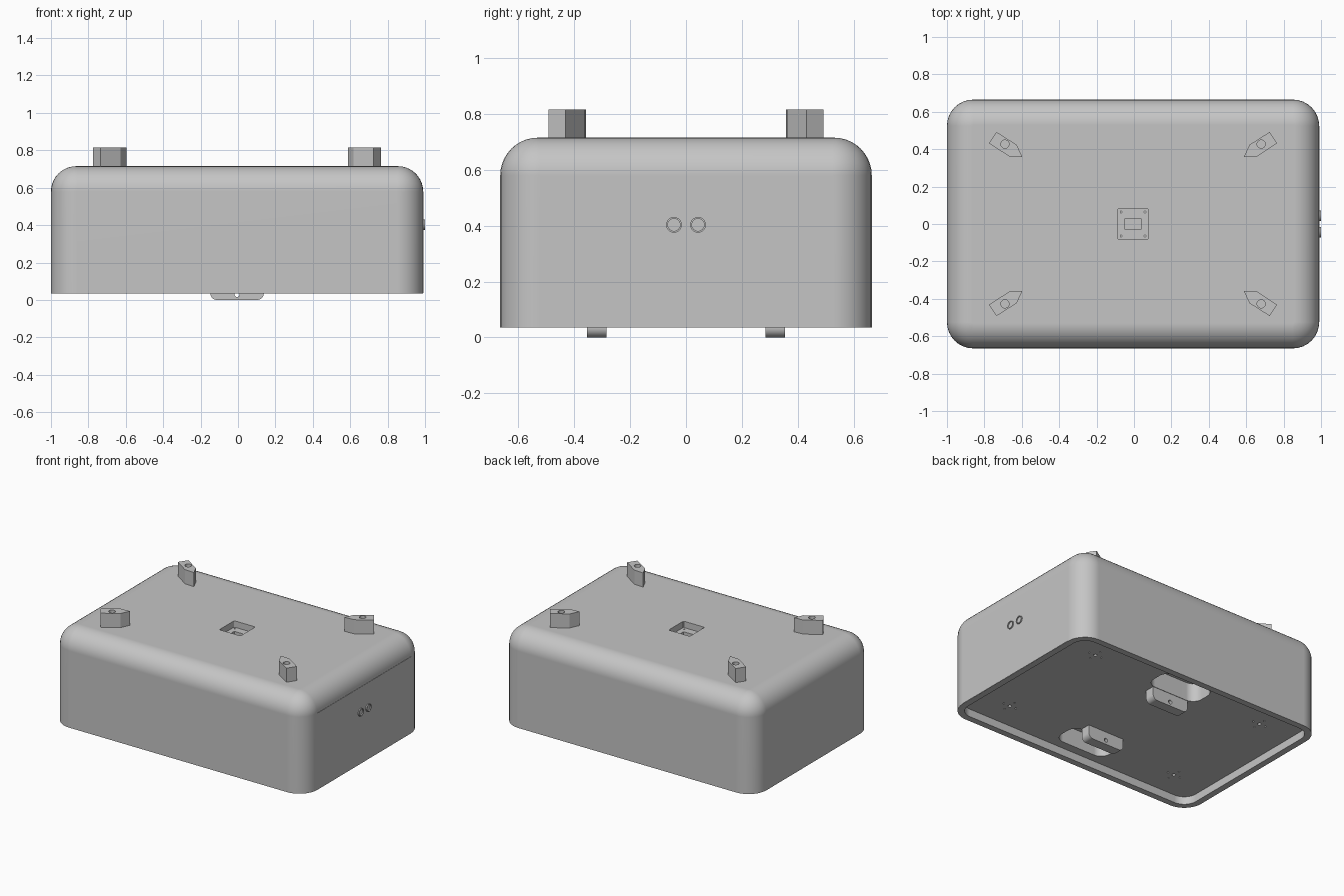
import bpy, bmesh, math
from mathutils import Vector

cube = bpy.data.objects.get("Cube")
if cube:
    bpy.data.objects.remove(cube, do_unlink=True)

GREY = (0.56, 0.56, 0.56, 1)
mat = bpy.data.materials.new("plain grey")
mat.use_nodes = True
mat.diffuse_color = GREY
bsdf = mat.node_tree.nodes["Principled BSDF"]
bsdf.inputs["Base Color"].default_value = GREY
bsdf.inputs["Roughness"].default_value = 0.6

CX = -0.005                      # body centre in x
HX, HY = 0.995, 0.665            # body half sizes
Z0, Z1, FLOOR = 0.035, 0.715, 0.09
CORNER, FILLET = 0.14, 0.135


def rounded_rect(hx, hy, r, n=8):
    pts = []
    for k, (sx, sy) in enumerate([(1, 1), (-1, 1), (-1, -1), (1, -1)]):
        for i in range(n + 1):
            a = math.pi / 2 * (k + i / n)
            pts.append((sx * (hx - r) + r * math.cos(a), sy * (hy - r) + r * math.sin(a)))
    return pts


def circle(r, n=24):
    return [(r * math.cos(2 * math.pi * i / n), r * math.sin(2 * math.pi * i / n)) for i in range(n)]


def loft(bm, rings):
    """Skin a stack of equal point rings and cap both ends."""
    loops = [[bm.verts.new(p) for p in ring] for ring in rings]
    for a, b in zip(loops, loops[1:]):
        for i in range(len(a)):
            j = (i + 1) % len(a)
            bm.faces.new((a[i], a[j], b[j], b[i]))
    bm.faces.new(loops[0][::-1])
    bm.faces.new(loops[-1])


def prism(bm, outline, lo, hi, axis="z", at=(0, 0, 0)):
    """Extrude an outline along an axis between two levels."""
    place = {"z": lambda u, v, w: (u, v, w),
             "y": lambda u, v, w: (u, w, v),
             "x": lambda u, v, w: (w, u, v)}[axis]
    loft(bm, [[Vector(place(u, v, w)) + Vector(at) for u, v in outline] for w in (lo, hi)])


def make(name, bm):
    bmesh.ops.recalc_face_normals(bm, faces=bm.faces)
    mesh = bpy.data.meshes.new(name)
    bm.to_mesh(mesh)
    bm.free()
    ob = bpy.data.objects.new(name, mesh)
    bpy.context.collection.objects.link(ob)
    mesh.materials.append(mat)
    return ob


def activate(ob):
    bpy.ops.object.select_all(action="DESELECT")
    ob.select_set(True)
    bpy.context.view_layer.objects.active = ob


def cut(ob, bm):
    cutter = make("cutter", bm)
    cutter.hide_render = True
    mod = ob.modifiers.new("cut", "BOOLEAN")
    mod.operation, mod.solver, mod.object = "DIFFERENCE", "EXACT", cutter
    activate(ob)
    bpy.ops.object.modifier_apply(modifier="cut")
    bpy.data.objects.remove(cutter, do_unlink=True)


def smooth(ob):
    activate(ob)
    bpy.ops.object.shade_smooth_by_angle(angle=math.radians(30))
    mod = ob.modifiers.new("normals", "WEIGHTED_NORMAL")
    mod.keep_sharp = True


# Housing: recessed floor, rim, straight wall, rounded shoulder
STEPS = 10
sections = [(0.045, FLOOR), (0.045, Z0), (0, Z0)]
for i in range(STEPS + 1):
    a = math.pi / 2 * i / STEPS
    sections.append((FILLET * (1 - math.cos(a)), Z1 - FILLET * (1 - math.sin(a))))
bm = bmesh.new()
loft(bm, [[(x + CX, y, z) for x, y in rounded_rect(HX - t, HY - t, CORNER - t)] for t, z in sections])
housing = make("housing", bm)

# Cuts: square socket on top, hand pockets and fixing holes underneath
bm = bmesh.new()
prism(bm, rounded_rect(0.083, 0.083, 0.01, 3), 0.67, 0.8, at=(CX, 0, 0))
for side in (-1, 1):
    prism(bm, rounded_rect(0.2, 0.1, 0.07), 0.06, 0.22, at=(CX, side * 0.458, 0))
for sx in (-1, 1):
    for sy in (-1, 1):
        cx, cy = CX + sx * 0.685, sy * 0.425
        prism(bm, circle(0.012, 16), 0.07, 0.13, at=(cx, cy, 0))
        for dx, dy in ((0.05, 0), (-0.05, 0), (0, 0.05), (0, -0.05)):
            prism(bm, circle(0.006, 8), 0.07, 0.11, at=(cx + dx, cy + dy, 0))
cut(housing, bm)

# Opening and pin holes in the socket floor
bm = bmesh.new()
prism(bm, rounded_rect(0.045, 0.03, 0.005, 2), 0.62, 0.69, at=(CX, 0, 0))
for sx in (-1, 1):
    for sy in (-1, 1):
        prism(bm, circle(0.005, 8), 0.64, 0.69, at=(CX + sx * 0.064, sy * 0.064, 0))
cut(housing, bm)
smooth(housing)

# Four pointed feet on top, each with a bore
FOOT = [(0.77, 0.432), (0.73, 0.492), (0.622, 0.423), (0.592, 0.358), (0.664, 0.362)]
for sx, xname in ((-1, "right"), (1, "left")):
    for sy, yname in ((-1, "front"), (1, "back")):
        bm = bmesh.new()
        prism(bm, [(CX + sx * x, sy * y) for x, y in FOOT], Z1 - 0.005, 0.815)
        foot = make(f"{yname}_{xname}_foot", bm)
        bm = bmesh.new()
        prism(bm, circle(0.022), 0.73, 0.9, at=(CX + sx * 0.685, sy * 0.427, 0))
        cut(foot, bm)
        smooth(foot)

# Two drilled tabs hanging below the floor
for side, yname in ((-1, "front"), (1, "back")):
    bm = bmesh.new()
    outline = [(x, z) for x, z in rounded_rect(0.143, 0.1, 0.035, 6)]
    prism(bm, outline, -0.035, 0.035, "y", (CX, side * 0.32, 0.1))
    tab = make(f"{yname}_tab", bm)
    bm = bmesh.new()
    prism(bm, circle(0.014, 20), -0.1, 0.1, "y", (CX, side * 0.32, 0.03))
    cut(tab, bm)
    smooth(tab)

# Thin end panel and two port rings on the left side
bm = bmesh.new()
prism(bm, rounded_rect(0.525, 0.272, 0.002, 1), 0.985, 0.992, "x", (0, 0, 0.308))
make("end_panel", bm)
for side, yname in ((-1, "front"), (1, "back")):
    bm = bmesh.new()
    prism(bm, circle(0.028, 32), 0.985, 1.0, "x", (0, side * 0.043, 0.403))
    ring = make(f"{yname}_port_ring", bm)
    bm = bmesh.new()
    prism(bm, circle(0.022, 32), 0.993, 1.1, "x", (0, side * 0.043, 0.403))
    cut(ring, bm)
    smooth(ring)
